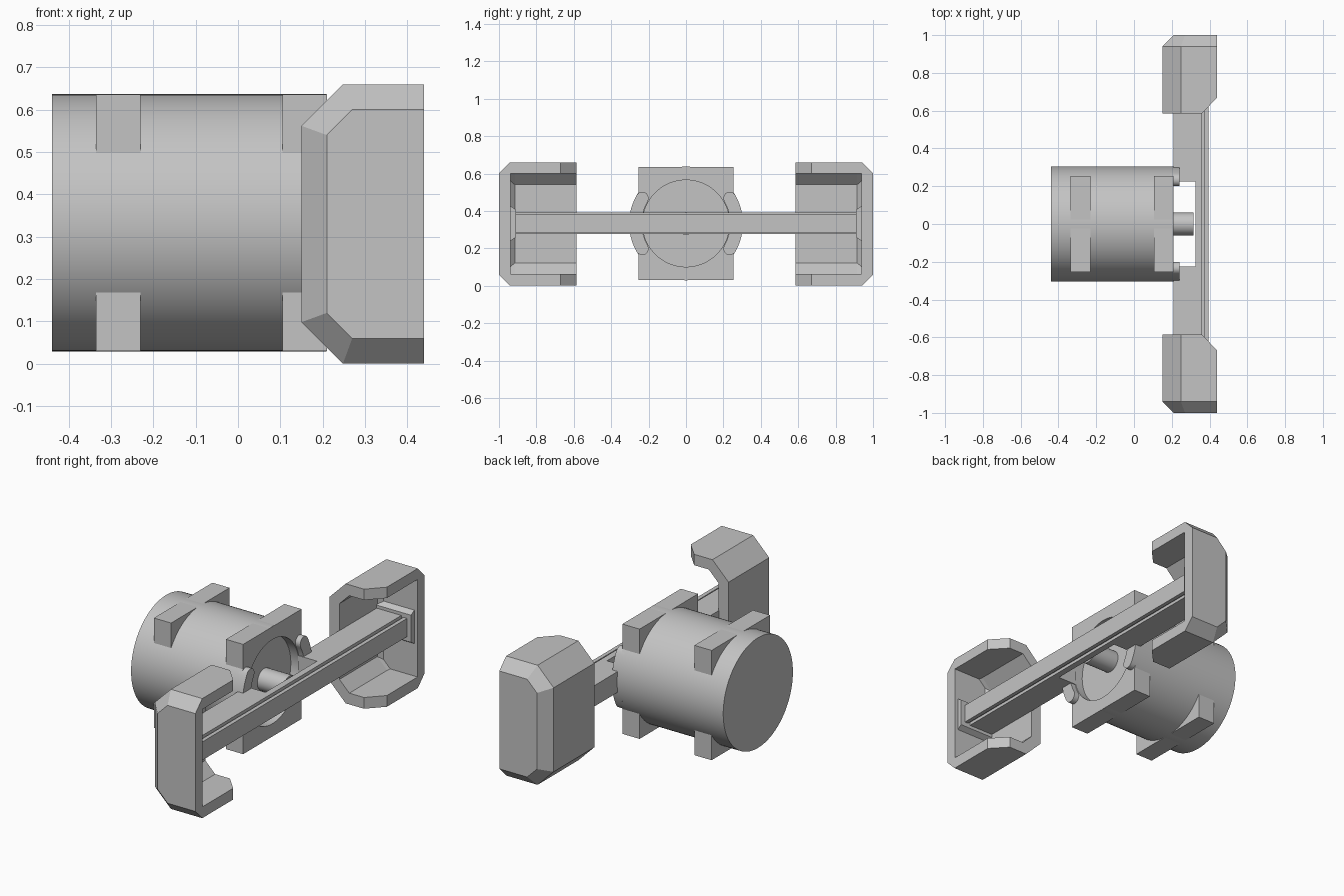
import bpy, bmesh, math

if "Cube" in bpy.data.objects:
    bpy.data.objects.remove(bpy.data.objects["Cube"])

CZ = 0.333  # height of the motor axis

grey = bpy.data.materials.new("plain grey")
grey.use_nodes = True
grey.diffuse_color = (0.55, 0.55, 0.55, 1)
grey.node_tree.nodes["Principled BSDF"].inputs["Base Color"].default_value = (0.55, 0.55, 0.55, 1)


def finish(name, bm):
    bmesh.ops.recalc_face_normals(bm, faces=bm.faces)
    mesh = bpy.data.meshes.new(name)
    bm.to_mesh(mesh)
    bm.free()
    mesh.materials.append(grey)
    obj = bpy.data.objects.new(name, mesh)
    bpy.context.collection.objects.link(obj)
    return obj


def hull(name, points):
    bm = bmesh.new()
    for p in points:
        bm.verts.new(p)
    bmesh.ops.convex_hull(bm, input=bm.verts)
    bmesh.ops.dissolve_limit(bm, angle_limit=0.01, verts=bm.verts, edges=bm.edges)
    return finish(name, bm)


def box(name, xs, ys, zs):
    return hull(name, [(x, y, z) for x in xs for y in ys for z in zs])


def prism(name, outline, x0, x1):
    """Extrude a (y, z) outline along x."""
    bm = bmesh.new()
    face = bm.faces.new([bm.verts.new((x0, y, CZ + z)) for y, z in outline])
    new = bmesh.ops.extrude_face_region(bm, geom=[face], use_keep_orig=True)["geom"]
    bmesh.ops.translate(bm, vec=(x1 - x0, 0, 0),
                        verts=[v for v in new if isinstance(v, bmesh.types.BMVert)])
    return finish(name, bm)


def arc(r, a0, a1, n, cy=0, cz=0):
    return [(cy + r * math.cos(a0 + (a1 - a0) * i / n),
             cz + r * math.sin(a0 + (a1 - a0) * i / n)) for i in range(n + 1)]


def cylinder(name, r, x0, x1, n=96):
    return prism(name, arc(r, 0, math.tau, n)[:-1], x0, x1)


def modify(obj, cutter=None, mirror=False):
    """Cut with another solid and/or mirror across y, then bake the result."""
    if cutter:
        mod = obj.modifiers.new("cut", "BOOLEAN")
        mod.operation = "DIFFERENCE"
        mod.solver = "EXACT"
        mod.object = cutter
    if mirror:
        mod = obj.modifiers.new("mirror", "MIRROR")
        mod.use_axis = (False, True, False)
        mod.use_mirror_merge = False
    bpy.context.view_layer.update()
    deps = bpy.context.evaluated_depsgraph_get()
    mesh = bpy.data.meshes.new_from_object(obj.evaluated_get(deps))
    obj.modifiers.clear()
    obj.data = mesh


def smooth(obj):
    for p in obj.data.polygons:
        p.use_smooth = True
    obj.data.set_sharp_from_angle(angle=math.radians(30))


# Motor body and its square mounting lugs, with a shallow round front recess
body = cylinder("motor_body", 0.304, -0.44, 0.209)
rear_lug = box("rear_lug", (-0.335, -0.23), (-0.255, 0.255), (0.03, 0.636))
front_lug = box("front_lug", (0.105, 0.21), (-0.255, 0.255), (0.03, 0.636))
recess = cylinder("recess_cutter", 0.232, 0.16, 0.3)
recess.hide_render = True
for part in (body, front_lug):
    modify(part, recess)
bpy.data.objects.remove(recess)
smooth(body)
smooth(front_lug)

# Drive shaft
smooth(cylinder("drive_shaft", 0.06, 0.13, 0.315, 48))

# Curved locating tabs with round ends
a, mid, half = math.radians(30), 0.27, 0.034
cy, cz = mid * math.cos(a), mid * math.sin(a)
outline = (arc(mid + half, -a, a, 20)
           + arc(half, a, a + math.pi, 10, cy, cz)[1:]
           + arc(mid - half, a, -a, 20)[1:]
           + arc(half, math.pi - a, math.tau - a, 10, cy, -cz)[1:-1])
tabs = prism("locating_tabs", outline, 0.19, 0.24)
modify(tabs, mirror=True)
smooth(tabs)

# Cross bar: deep wings either side of the motor and a grooved rail in front
wings = box("bar_wings", (0.208, 0.34), (0.225, 0.92), (0.276, 0.391))
modify(wings, mirror=True)
box("rail_web", (0.325, 0.36), (-0.92, 0.92), (0.276, 0.391))
box("rail_groove", (0.355, 0.38), (-0.915, 0.915), (0.293, 0.374))
box("rail_face", (0.373, 0.395), (-0.91, 0.91), (0.283, 0.384))


# Chamfered hollow end shells
def section(y, x0, x1, z0, z1, cut):
    """Rectangle in x and z with its two rear corners cut."""
    return [(x, y, z) for x, z in (
        (x1, z0), (x0 + cut, z0), (x0, z0 + cut),
        (x0, z1 - cut), (x0 + cut, z1), (x1, z1))]


shells = hull("end_shells",
              section(0.585, 0.15, 0.36, 0, 0.66, 0.098)
              + section(0.67, 0.15, 0.44, 0, 0.66, 0.098)
              + section(0.94, 0.15, 0.44, 0, 0.66, 0.098)
              + section(1.0, 0.21, 0.44, 0.06, 0.6, 0.06))
cavity = hull("cavity_cutter",
              section(0.5, 0.21, 0.5, 0.062, 0.6, 0.06)
              + section(0.915, 0.21, 0.5, 0.062, 0.6, 0.06)
              + section(0.938, 0.233, 0.5, 0.062, 0.6, 0.04))
cavity.hide_render = True
modify(shells, cavity, mirror=True)
bpy.data.objects.remove(cavity)

# Bevelled blocks that hold the bar ends inside the shells
blocks = hull("bar_end_blocks",
              [(x, y, CZ + s * h) for x in (0.2, 0.42) for s in (-1, 1)
               for y, h in ((0.91, 0.075), (0.95, 0.1))])
modify(blocks, mirror=True)
